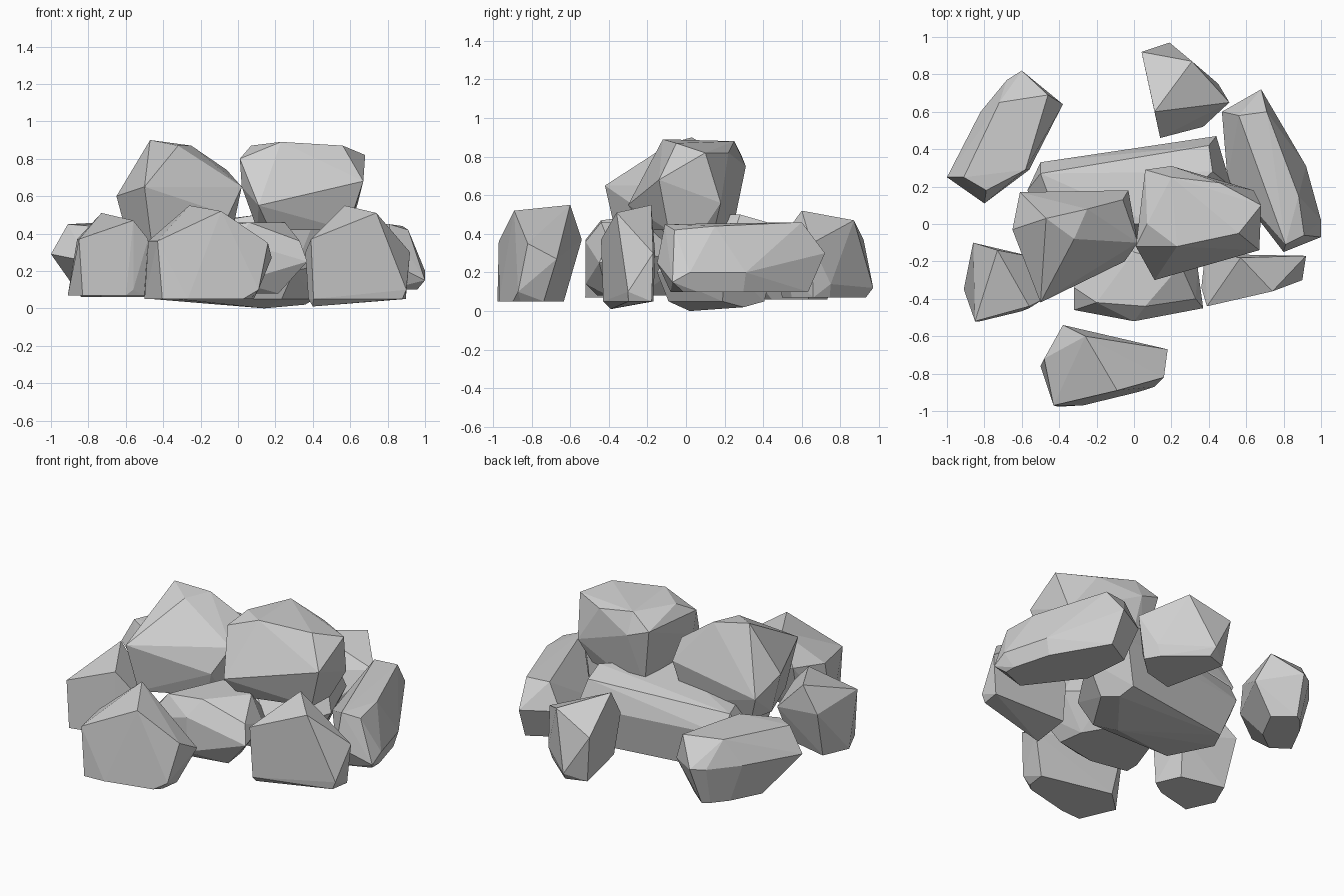
import bpy
import bmesh
import math
from mathutils import Vector

default_cube = bpy.data.objects.get("Cube")
if default_cube:
    bpy.data.objects.remove(default_cube, do_unlink=True)

# One plain stone colour for the whole pile
stone = bpy.data.materials.new("grey_stone")
stone.use_nodes = True
stone_colour = (.63, .63, .63, 1)
stone.diffuse_color = stone_colour
stone.node_tree.nodes["Principled BSDF"].inputs["Base Color"].default_value = stone_colour


def shrunken_foot(waist, height, scale, drift):
    """Flat underside: the waist outline shrunk about its centre and moved sideways."""
    centre = sum((Vector(point) for point in waist), Vector()) / len(waist)
    foot = []
    for point in waist:
        corner = centre.lerp(Vector(point), scale) + Vector(drift).to_3d()
        corner.z = height
        foot.append(corner)
    return foot


def rock(name, foot_height, foot_scale, waist, crown, foot_drift=(0, 0), low_corners=()):
    """Chiselled boulder: convex hull of a foot, a waist outline, a crown and low corners."""
    foot = shrunken_foot(waist, foot_height, foot_scale, foot_drift)
    mesh_builder = bmesh.new()
    for point in [*foot, *waist, *crown, *low_corners]:
        mesh_builder.verts.new(point)
    hull = bmesh.ops.convex_hull(mesh_builder, input=mesh_builder.verts)
    loose = {item for item in hull["geom_interior"] + hull["geom_unused"]
             if isinstance(item, bmesh.types.BMVert)}
    bmesh.ops.delete(mesh_builder, geom=list(loose), context="VERTS")
    # Merge nearly flat triangles into broad facets
    bmesh.ops.dissolve_limit(mesh_builder, angle_limit=math.radians(3),
                             verts=mesh_builder.verts, edges=mesh_builder.edges)
    bmesh.ops.recalc_face_normals(mesh_builder, faces=mesh_builder.faces)

    mesh = bpy.data.meshes.new(name)
    mesh_builder.to_mesh(mesh)
    mesh_builder.free()
    mesh.materials.append(stone)
    boulder = bpy.data.objects.new(name, mesh)
    bpy.context.collection.objects.link(boulder)


# Two boulders resting on top of the pile
rock("upper_right_rock", foot_height=.34, foot_scale=.8,
     waist=[(-.65, -.03, .6), (-.61, .17, .5), (-.03, .18, .6),
            (.02, -.1, .65), (-.05, -.2, .5), (-.5, -.42, .65)],
     crown=[(-.47, .03, .9), (-.32, -.08, .87), (-.25, .08, .87), (-.06, .13, .74)])
rock("upper_left_rock", foot_height=.42, foot_scale=.74,
     waist=[(.02, -.1, .65), (.06, .29, .8), (.2, .31, .75), (.64, .18, .56),
            (.68, .1, .82), (.67, -.14, .68), (.11, -.3, .55)],
     crown=[(.01, -.12, .8), (.07, 0, .87), (.23, -.12, .89),
            (.56, -.05, .87), (.2, .25, .88), (.46, .22, .82)])

# Large slab carrying the pile, with a ledge in front of it
rock("central_rock", foot_height=.05, foot_scale=.8,
     waist=[(-.57, .18, .28), (-.5, .33, .3), (.44, .47, .3),
            (.52, .2, .25), (.3, -.15, .2), (-.4, -.15, .2)],
     crown=[(-.5, .27, .42), (.4, .42, .46), (.42, .28, .5),
            (.1, 0, .5), (-.4, 0, .42)],
     low_corners=[(.14, .02, 0), (.36, .3, .02)])
rock("front_ledge_rock", foot_height=.08, foot_scale=.74, foot_drift=(-.06, 0),
     waist=[(-.32, -.34, .3), (-.32, -.46, .25), (0, -.52, .36),
            (.37, -.45, .25), (.34, -.23, .3), (.2, 0, .25), (-.2, 0, .25)],
     crown=[(-.2, -.42, .42), (.06, -.44, .46), (.33, -.4, .36),
            (.25, -.22, .46), (0, -.15, .46)],
     low_corners=[(0, -.52, .14)])

# Ring of boulders around the slab
rock("left_rock", foot_height=.1, foot_scale=.82,
     waist=[(.47, .6, .3), (.68, .72, .3), (.92, .31, .2), (1, .02, .2),
            (1, -.07, .15), (.8, -.15, .25), (.5, .24, .25)],
     crown=[(.56, .58, .46), (.71, .6, .46), (.88, .15, .44),
            (.81, -.11, .45), (.91, -.06, .42)])
rock("front_left_rock", foot_height=.05, foot_scale=.93,
     waist=[(.38, -.16, .3), (.92, -.17, .3), (.9, -.3, .1),
            (.39, -.44, .37), (.36, -.34, .3)],
     crown=[(.57, -.18, .55), (.74, -.36, .51)],
     low_corners=[(.4, -.39, .01)])
rock("front_rock", foot_height=.05, foot_scale=.8, foot_drift=(-.04, -.04),
     waist=[(-.38, -.54, .37), (.18, -.67, .27), (.16, -.82, .35), (.11, -.87, .1),
            (-.26, -.96, .1), (-.43, -.97, .36)],
     crown=[(-.26, -.6, .55), (-.09, -.89, .52), (-.48, -.72, .36)],
     low_corners=[(-.5, -.76, .05)])
rock("front_right_rock", foot_height=.07, foot_scale=.8, foot_drift=(-.02, -.04),
     waist=[(-.86, -.1, .37), (-.52, -.18, .3), (-.48, -.4, .37),
            (-.56, -.45, .1), (-.85, -.52, .37)],
     crown=[(-.73, -.14, .51), (-.56, -.44, .47)],
     low_corners=[(-.91, -.35, .07), (-.5, -.4, .07)])
rock("back_right_rock", foot_height=.06, foot_scale=.54, foot_drift=(.02, .06),
     waist=[(-1, .25, .29), (-.82, .6, .3), (-.68, .77, .3), (-.6, .82, .3),
            (-.38, .64, .25), (-.56, .29, .25), (-.8, .11, .25)],
     crown=[(-.91, .25, .45), (-.72, .65, .46), (-.46, .69, .44),
            (-.58, .29, .45), (-.79, .18, .44)])
rock("back_rock", foot_height=.07, foot_scale=.85,
     waist=[(.04, .92, .37), (.19, .97, .12), (.45, .75, .14), (.51, .65, .35),
            (.37, .52, .2), (.14, .46, .33)],
     crown=[(.11, .6, .52), (.31, .87, .47)])
